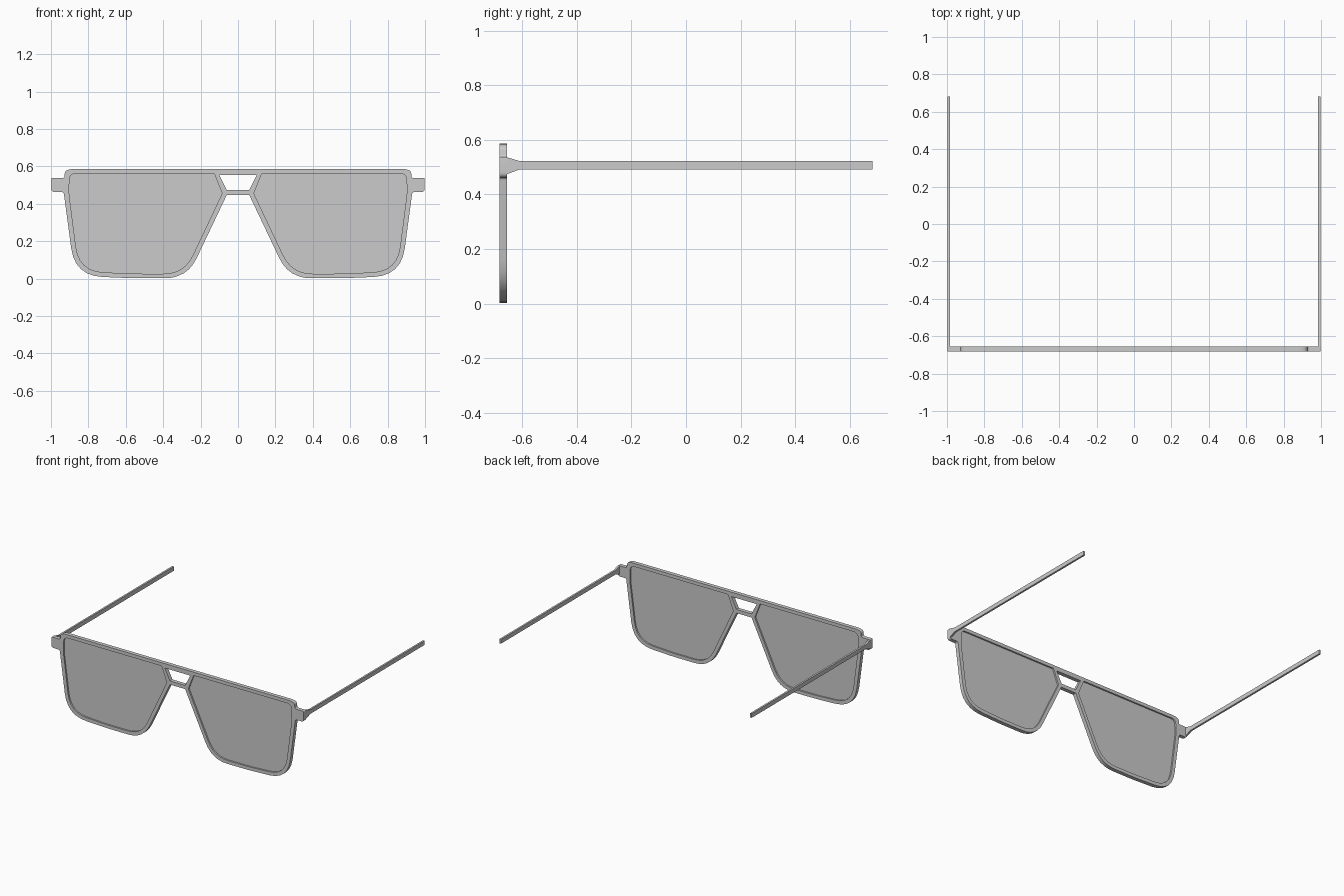
import bpy
import math
from mathutils import Vector

if "Cube" in bpy.data.objects:
    bpy.data.objects.remove(bpy.data.objects["Cube"])


def rounded(points, steps=6):
    """Round each (x, z, radius) corner; radius is the distance cut back from the corner."""
    out = []
    n = len(points)
    for i, (x, z, r) in enumerate(points):
        p = Vector((x, z))
        if r == 0:
            out.append(p)
            continue
        a = Vector(points[i - 1][:2]) - p
        b = Vector(points[(i + 1) % n][:2]) - p
        a = p + a.normalized() * min(r, a.length * 0.49)
        b = p + b.normalized() * min(r, b.length * 0.49)
        for k in range(steps + 1):
            t = k / steps
            out.append(a * (1 - t) ** 2 + p * 2 * t * (1 - t) + b * t * t)
    return out


def mirrored(points):
    return [(-x, z, r) for x, z, r in reversed(points)]


def plate(name, loops, thickness, location, rotation):
    """Flat filled outline with holes, extruded to a solid."""
    curve = bpy.data.curves.new(name, 'CURVE')
    curve.dimensions = '2D'
    curve.fill_mode = 'BOTH'
    curve.extrude = thickness / 2
    for loop in loops:
        pts = rounded(loop)
        spline = curve.splines.new('POLY')
        spline.points.add(len(pts) - 1)
        for sp, p in zip(spline.points, pts):
            sp.co = (p.x, p.y, 0, 1)
        spline.use_cyclic_u = True
    obj = bpy.data.objects.new(name, curve)
    bpy.context.collection.objects.link(obj)
    obj.location = location
    obj.rotation_euler = rotation
    bpy.ops.object.select_all(action='DESELECT')
    obj.select_set(True)
    bpy.context.view_layer.objects.active = obj
    bpy.ops.object.convert(target='MESH')
    bpy.ops.object.shade_smooth_by_angle(angle=math.radians(30))
    return bpy.context.object


FRONT = (math.pi / 2, 0, 0)
SIDE = (math.pi / 2, 0, math.pi / 2)
FRONT_Y = -0.669

# Right half of the front outline, from the brow down to the bridge
half = [(0.925, 0.586, 0.05), (0.928, 0.538, 0.01), (0.998, 0.538, 0.006),
        (0.998, 0.462, 0.02), (0.932, 0.462, 0.01), (0.872, 0.015, 0.15),
        (0.56, 0.002, 0.05), (0.272, 0.002, 0.12), (0.06, 0.447, 0)]
outline = half + mirrored(half)

# Lens opening and the gap above the bridge
lens = [(0.90, 0.562, 0.035), (0.904, 0.46, 0.03), (0.85, 0.04, 0.13),
        (0.56, 0.026, 0.05), (0.288, 0.026, 0.11), (0.085, 0.455, 0.005),
        (0.127, 0.562, 0.005)]
gap = [(-0.10, 0.554, 0), (0.10, 0.554, 0), (0.06, 0.473, 0), (-0.06, 0.473, 0)]

# Front frame
plate("front_frame", [outline, lens, mirrored(lens), gap], 0.028,
      (0, FRONT_Y, 0), FRONT)

# Temple arm profile in y and z, flared at the hinge
arm = [(-0.657, 0.536, 0), (-0.648, 0.534, 0), (-0.608, 0.522, 0),
       (0.683, 0.522, 0), (0.683, 0.492, 0), (-0.608, 0.492, 0),
       (-0.648, 0.477, 0), (-0.657, 0.474, 0)]

for side, sign in (("left", -1), ("right", 1)):
    plate(side + "_lens", [lens if sign > 0 else mirrored(lens)], 0.006,
          (0, FRONT_Y, 0), FRONT)
    plate(side + "_temple_arm", [arm], 0.013, (sign * 0.9915, 0, 0), SIDE)
